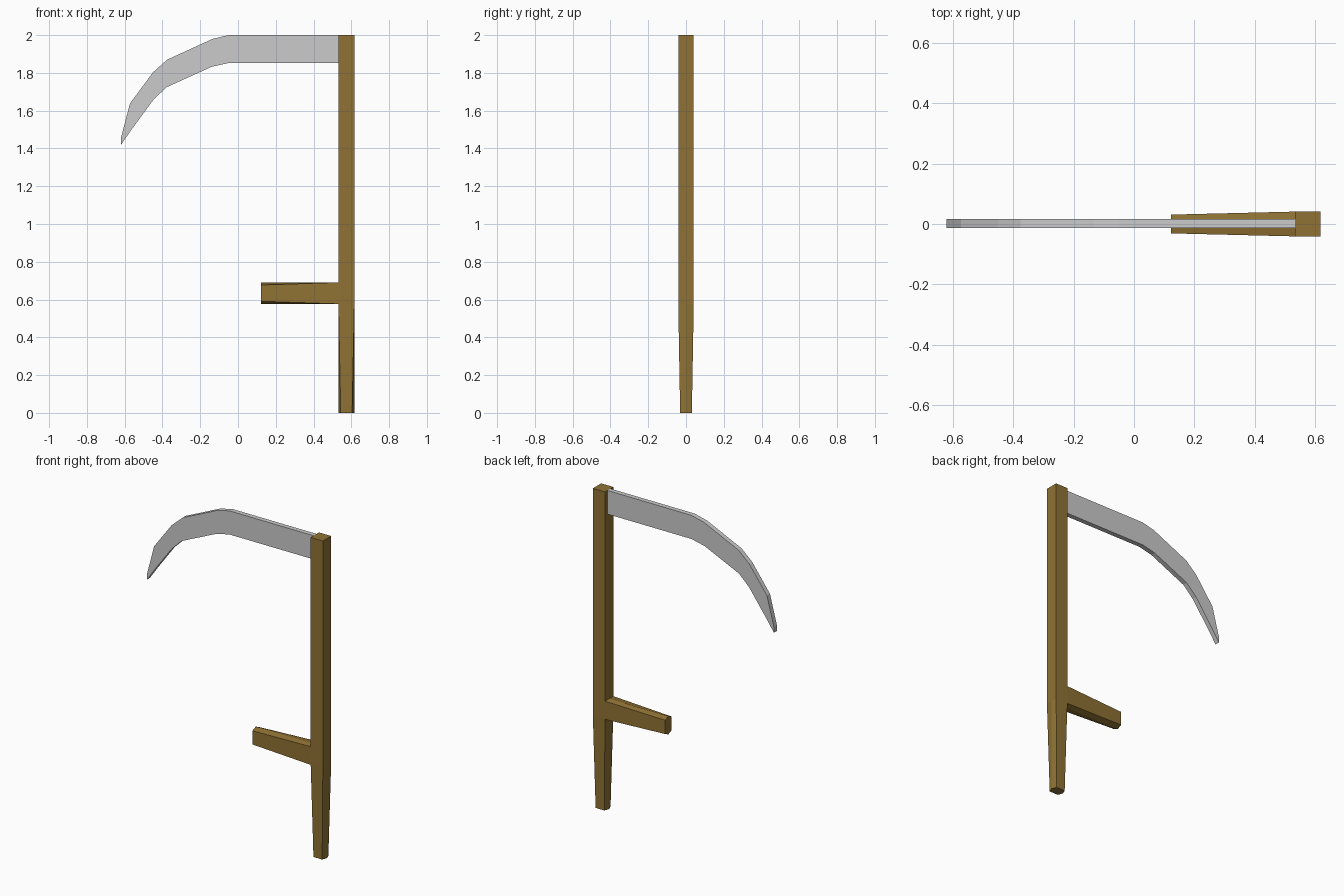
import bpy, bmesh

if "Cube" in bpy.data.objects:
    bpy.data.objects.remove(bpy.data.objects["Cube"])

wood = bpy.data.materials.new("wood")
wood.diffuse_color = (0.28, 0.17, 0.035, 1)
wood.use_nodes = True
wood.node_tree.nodes["Principled BSDF"].inputs["Base Color"].default_value = wood.diffuse_color


def loft(name, rings, mat=None):
    """Skin a list of equal-length point rings and cap both ends."""
    bm = bmesh.new()
    loops = [[bm.verts.new(p) for p in r] for r in rings]
    n = len(loops[0])
    for a, b in zip(loops, loops[1:]):
        for i in range(n):
            j = (i + 1) % n
            bm.faces.new((a[i], a[j], b[j], b[i]))
    bm.faces.new(loops[0][::-1])
    bm.faces.new(loops[-1])
    bmesh.ops.recalc_face_normals(bm, faces=bm.faces)
    me = bpy.data.meshes.new(name)
    bm.to_mesh(me)
    bm.free()
    ob = bpy.data.objects.new(name, me)
    bpy.context.collection.objects.link(ob)
    if mat:
        me.materials.append(mat)
    return ob


def section(half_u, half_y, pinch):
    """Six-sided section with ridges at y = 0; pinch 0 gives a rectangle."""
    c = half_u - pinch
    return [(-half_u, 0), (-c, -half_y), (c, -half_y),
            (half_u, 0), (c, half_y), (-c, half_y)]


# Shaft: square upper length, tapering to a hexagonal foot
SX, SW, SY = 0.574, 0.042, 0.041
loft("shaft", [[(SX + u, y, z) for u, y in section(SW, hy, p)]
               for z, hy, p in ((0, 0.031, 0.012), (0.577, SY, 0), (2, SY, 0))], wood)

# Side grip: same taper, pointing along -x
loft("side_grip", [[(x, y, 0.634 + u) for u, y in section(0.057, hy, p)]
                   for x, hy, p in ((0.122, 0.031, 0.014), (SX - SW, SY, 0))], wood)

# Blade: curved outline with constant thickness
outline = [(0.532, 2), (-0.05, 2), (-0.135, 1.98), (-0.375, 1.87), (-0.45, 1.803),
           (-0.572, 1.638), (-0.62, 1.455), (-0.62, 1.418), (-0.572, 1.488),
           (-0.45, 1.655), (-0.38, 1.723), (-0.14, 1.832), (-0.05, 1.852), (0.532, 1.852)]
loft("blade", [[(x, y, z) for x, z in outline] for y in (-0.013, 0.017)])
